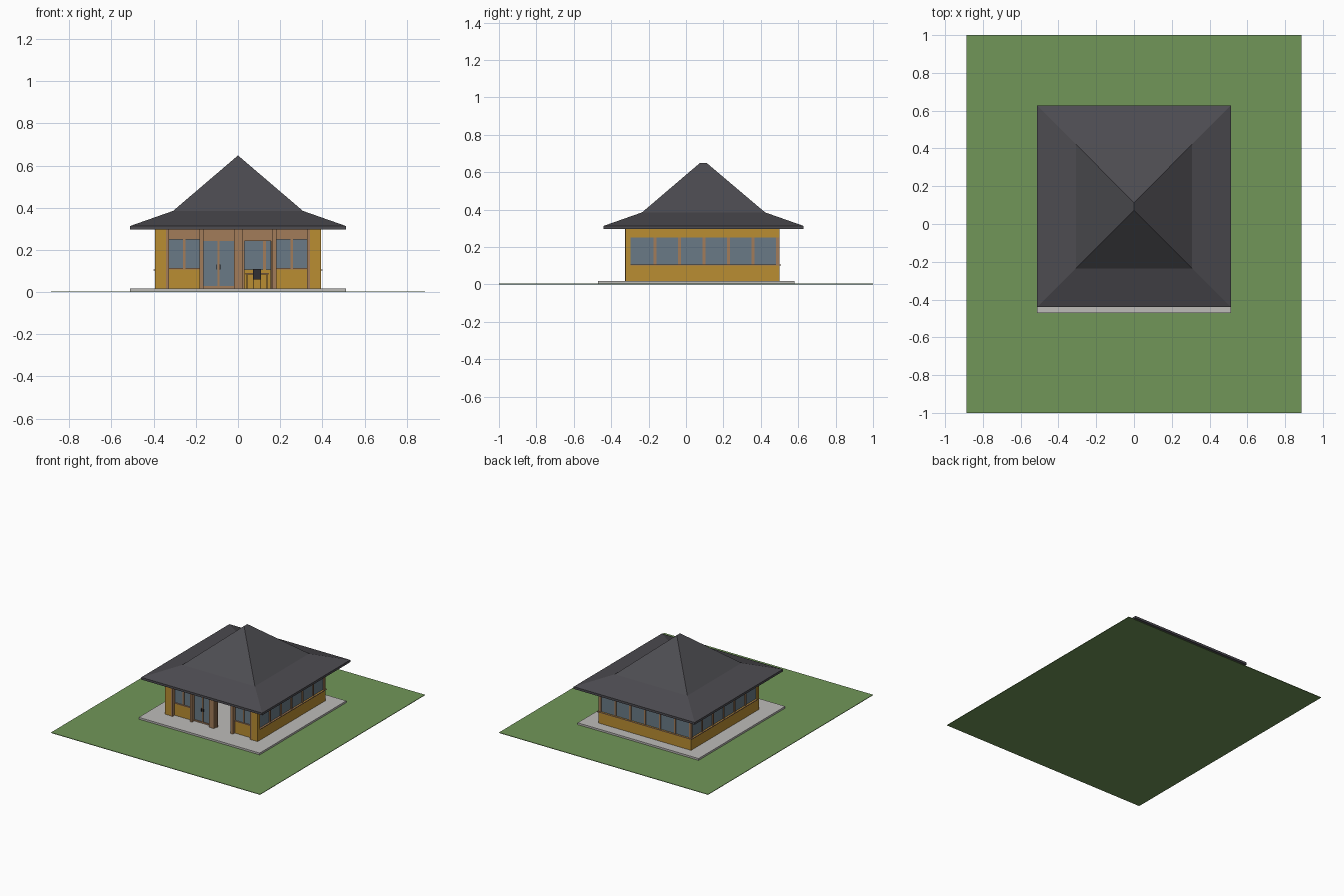
import bpy, bmesh

if "Cube" in bpy.data.objects:
    bpy.data.objects.remove(bpy.data.objects["Cube"])


def material(name, r, g, b):
    m = bpy.data.materials.new(name)
    lin = [((c / 255 + 0.055) / 1.055) ** 2.4 for c in (r, g, b)]
    m.diffuse_color = (*lin, 1)
    m.use_nodes = True
    m.node_tree.nodes["Principled BSDF"].inputs["Base Color"].default_value = m.diffuse_color
    return m


GRASS = material("grass green", 113, 150, 88)
STONE = material("pale concrete", 190, 188, 185)
OCHRE = material("ochre wall", 186, 141, 50)
WOOD = material("tan timber", 162, 124, 90)
GLASS = material("blue grey glass", 106, 122, 134)
ROOF = material("charcoal roof", 77, 76, 81)
METAL = material("dark metal", 48, 48, 52)


def finish(name, bm, mat):
    bmesh.ops.recalc_face_normals(bm, faces=bm.faces)
    me = bpy.data.meshes.new(name)
    bm.to_mesh(me)
    bm.free()
    me.materials.append(mat)
    bpy.context.collection.objects.link(bpy.data.objects.new(name, me))


def boxes(name, mat, *spans):
    """One mesh of boxes, each given as x0, x1, y0, y1, z0, z1."""
    bm = bmesh.new()
    for x0, x1, y0, y1, z0, z1 in spans:
        vs = bmesh.ops.create_cube(bm, size=1)["verts"]
        for v in vs:
            v.co = (x1 if v.co.x > 0 else x0, y1 if v.co.y > 0 else y0, z1 if v.co.z > 0 else z0)
    finish(name, bm, mat)


def both(x0, x1, *rest):
    """A span and its mirror image across x = 0."""
    return [(x0, x1, *rest), (-x1, -x0, *rest)]


# Overall sizes
W, YF, YB, T = 0.393, -0.323, 0.50, 0.022   # half width, front, back, wall thickness
FLOOR, SILL, HEAD, EAVE = 0.018, 0.107, 0.25, 0.297
YI = YF + 0.028                             # recessed front infill plane

# Ground and floor slab
boxes("lawn", GRASS, (-0.887, 0.887, -1, 1, 0, 0.004))
boxes("floor_slab", STONE, (-0.513, 0.513, -0.47, 0.58, 0.002, FLOOR))

# Roof: nested rings up to a short ridge
bm = bmesh.new()
rings = []
for hx, y0, y1, z in [(0.513, -0.44, 0.628, 0.296), (0.513, -0.44, 0.628, 0.313),
                      (0.308, -0.235, 0.423, 0.385)]:
    rings.append([bm.verts.new(p) for p in ((-hx, y0, z), (hx, y0, z), (hx, y1, z), (-hx, y1, z))])
f, b = bm.verts.new((0, 0.073, 0.648)), bm.verts.new((0, 0.112, 0.648))
rings.append([f, f, b, b])
bm.faces.new(rings[0])
for lo, hi in zip(rings, rings[1:]):
    for i in range(4):
        j = (i + 1) % 4
        bm.faces.new(list(dict.fromkeys((lo[i], lo[j], hi[j], hi[i]))))
finish("hipped_roof", bm, ROOF)

# Solid walls below and above the ribbon windows
boxes("side_walls", OCHRE,
      *both(W - T, W, YF, YB, FLOOR, SILL), *both(W - T, W, YF, YB, HEAD, EAVE),
      *both(W - T, W, YF, YF + 0.026, SILL, HEAD))
boxes("back_wall", OCHRE,
      (-W + T, W - T, YB - T, YB, FLOOR, SILL), (-W + T, W - T, YB - T, YB, HEAD, EAVE))
boxes("front_piers", OCHRE, *both(0.337, W - T, YF, YF + 0.03, FLOOR, EAVE))

# Ribbon windows on the sides and back
boxes("ribbon_glass", GLASS,
      *both(W - 0.014, W - 0.008, YF + 0.026, YB - 0.008, SILL, HEAD),
      (-W + 0.014, W - 0.014, YB - 0.014, YB - 0.008, SILL, HEAD))
mullions = []
for i in range(1, 6):
    y = -0.297 + 0.131 * i
    mullions += both(W - 0.02, W - 0.002, y - 0.007, y + 0.007, SILL, HEAD)
    x = -0.378 + 0.126 * i
    mullions.append((x - 0.007, x + 0.007, YB - 0.02, YB - 0.002, SILL, HEAD))
mullions += both(W - 0.02, W - 0.001, YB - 0.02, YB - 0.001, SILL, HEAD)
boxes("ribbon_mullions", WOOD, *mullions)
boxes("window_sills", WOOD,
      *both(W - 0.02, W + 0.007, YF + 0.026, YB + 0.007, SILL - 0.005, SILL),
      (-W, W, YB - 0.02, YB + 0.007, SILL - 0.005, SILL))

# Front timber frame
boxes("front_posts", WOOD,
      *both(0.328, 0.341, YF - 0.002, YI + 0.012, FLOOR, EAVE),
      *both(0.163, 0.182, YF, YI + 0.012, FLOOR, EAVE),
      (-0.02, 0.022, YF, YI + 0.012, FLOOR, EAVE))
boxes("front_lintel", WOOD, (-0.33, 0.33, YI - 0.006, YI + 0.012, HEAD, EAVE))

# Front windows either side
boxes("front_window_aprons", OCHRE, *both(0.18, 0.33, YI - 0.004, YI + 0.012, FLOOR, 0.112))
boxes("front_window_glass", GLASS, *both(0.18, 0.33, YI + 0.002, YI + 0.008, 0.112, HEAD))
boxes("front_window_frames", WOOD,
      *both(0.25, 0.26, YI - 0.004, YI + 0.012, 0.112, HEAD),
      *both(0.18, 0.33, YI - 0.008, YI + 0.012, 0.108, 0.114))

# Closed double door and its handles
boxes("door_glass", GLASS, (-0.165, -0.02, YI + 0.002, YI + 0.008, FLOOR, HEAD))
boxes("door_frame", WOOD,
      (-0.098, -0.088, YI - 0.003, YI + 0.012, FLOOR, HEAD),
      (-0.165, -0.02, YI - 0.003, YI + 0.012, FLOOR, FLOOR + 0.01),
      (-0.165, -0.02, YI - 0.003, YI + 0.012, HEAD - 0.007, HEAD))
boxes("door_handles", METAL, *[(x - 0.002, x + 0.002, YI - 0.009, YI + 0.002, 0.108, 0.13)
                               for x in (-0.101, -0.085)])

# Open doorway, with its leaf swung inward
boxes("open_door_frame", WOOD,
      (0.022, 0.03, YI - 0.003, YI + 0.012, FLOOR, HEAD),
      (0.156, 0.163, YI - 0.003, YI + 0.012, FLOOR, HEAD),
      (0.022, 0.163, YI - 0.003, YI + 0.012, HEAD - 0.007, HEAD))
boxes("open_door_leaf", GLASS, (0.154, 0.158, YI + 0.012, YI + 0.08, FLOOR, HEAD - 0.008))

# Table and chair inside
boxes("table", WOOD, (0.035, 0.145, -0.07, 0.03, 0.084, 0.09),
      *[(x, x + 0.006, y, y + 0.006, FLOOR, 0.084) for x in (0.04, 0.134) for y in (-0.066, 0.02)])
boxes("chair", METAL, (0.07, 0.11, -0.125, -0.085, 0.06, 0.066), (0.07, 0.11, -0.129, -0.125, 0.066, 0.11),
      *[(x, x + 0.004, y, y + 0.004, FLOOR, 0.06) for x in (0.07, 0.106) for y in (-0.125, -0.089)])
